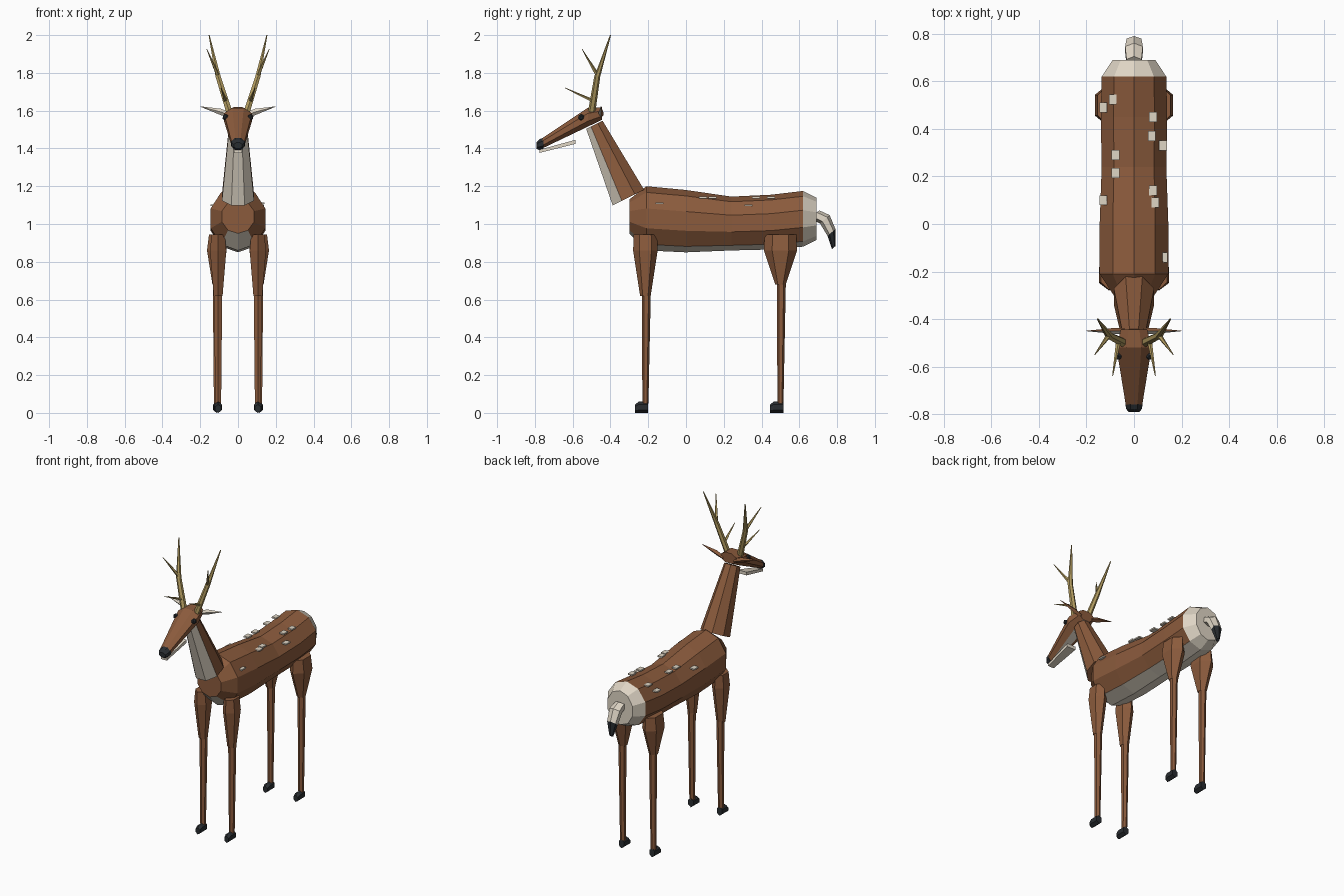
import bpy
import bmesh
from math import sin, cos, pi
from mathutils import Vector

if "Cube" in bpy.data.objects:
    bpy.data.objects.remove(bpy.data.objects["Cube"])


def material(name, rgb):
    m = bpy.data.materials.new(name)
    m.use_nodes = True
    m.diffuse_color = (*rgb, 1)
    m.node_tree.nodes["Principled BSDF"].inputs["Base Color"].default_value = (*rgb, 1)
    return m


BROWN = material("brown fur", (0.26, 0.105, 0.046))
CREAM = material("cream fur", (0.74, 0.67, 0.56))
DARK = material("charcoal", (0.022, 0.026, 0.03))
GOLD = material("antler tan", (0.46, 0.34, 0.12))

X, Y, Z = Vector((1, 0, 0)), Vector((0, 1, 0)), Vector((0, 0, 1))


def finish(name, bm, mats):
    bmesh.ops.recalc_face_normals(bm, faces=bm.faces[:])
    me = bpy.data.meshes.new(name)
    bm.to_mesh(me)
    bm.free()
    for m in mats:
        me.materials.append(m)
    ob = bpy.data.objects.new(name, me)
    bpy.context.collection.objects.link(ob)
    return ob


def loft(name, rings, mats, n=8, u=X, v=Z, phase=0.0, rule=None):
    """Skin rings of (x, y, z, radius along u, radius along v); vertex 0 points along v.
    rule(side, segment) gives the material index; caps use side -1."""
    bm = bmesh.new()
    rule = rule or (lambda side, seg: 0)
    loops = []
    for x, y, z, ru, rv in rings:
        c = Vector((x, y, z))
        angles = [2 * pi * (i + phase) / n for i in range(n)]
        loops.append([bm.verts.new(c + u * ru * sin(a) + v * rv * cos(a)) for a in angles])
    last = len(loops) - 2
    for seg, (a, b) in enumerate(zip(loops, loops[1:])):
        for i in range(n):
            k = (i + 1) % n
            f = bm.faces.new((a[i], a[k], b[k], b[i]))
            f.material_index = rule(i, seg)
    for loop, seg in ((loops[0], 0), (loops[-1], last)):
        bm.faces.new(loop).material_index = rule(-1, seg)
    return finish(name, bm, mats)


# Torso: ten sides, cream belly and rump
torso = []
for y, top, bottom, width in [(-.30, 1.13, .95, .09), (-.21, 1.20, .86, .152), (0, 1.18, .85, .152),
                              (.24, 1.145, .86, .143), (.45, 1.155, .865, .147),
                              (.62, 1.175, .88, .143), (.69, 1.14, .915, .095)]:
    torso.append((0, y, (top + bottom) / 2, width, (top - bottom) / 2))
loft("torso", torso, [BROWN, CREAM], n=10,
     rule=lambda i, s: int(s == 5 or i in (4, 5)))

# Neck: cream throat on the three front sides
loft("neck", [(0, -.305, 1.14, .092, .1), (0, -.485, 1.525, .05, .052)], [BROWN, CREAM],
     v=Vector((0, .9, .45)), phase=.5, rule=lambda i, s: int(i in (2, 3, 4)))

# Head, nose and lower jaw
loft("head", [(0, -.445, 1.585, .06, .036), (0, -.52, 1.565, .08, .054), (0, -.765, 1.425, .037, .029)],
     [BROWN, CREAM], phase=.5, rule=lambda i, s: int(i == 3))
loft("nose", [(0, -.755, 1.427, .04, .033), (0, -.778, 1.42, .036, .03), (0, -.792, 1.415, .024, .017)],
     [DARK], phase=.5)
loft("lower_jaw", [(0, -.775, 1.385, .03, .012), (0, -.585, 1.435, .045, .015)],
     [CREAM], n=4, phase=.5)

# Tail with dark tip
loft("tail", [(0, .68, 1.05, .036, .034), (0, .735, 1.025, .043, .034),
              (0, .77, .955, .036, .028), (0, .782, .875, .012, .012)],
     [CREAM, DARK], n=6, v=Vector((0, .75, .65)), rule=lambda i, s: int(s == 2))


def leg(label, x, y, knee, width, depth):
    loft(label + "_thigh", [(x, y, .945, width * .8, depth * .95), (x, y, .86, width, depth),
                            (x, y, knee, .027, .028)], [BROWN], n=6, v=Y)
    loft(label + "_shin", [(x, y + .005, knee + .03, .025, .024), (x, y, .05, .018, .016)],
         [BROWN], n=6, v=Y)
    loft(label + "_hoof", [(x, y - .055, .022, .018, .022), (x, y - .035, .03, .023, .03),
                           (x, y + .015, .03, .022, .03)], [DARK], n=6)


for side, s in (("left", 1), ("right", -1)):
    leg(side + "_front_leg", s * .105, -.215, .62, .05, .065)
    leg(side + "_back_leg", s * .112, .5, .68, .06, .088)

    # Eye
    bm = bmesh.new()
    bmesh.ops.create_icosphere(bm, subdivisions=1, radius=.018)
    bmesh.ops.translate(bm, verts=bm.verts[:], vec=(s * .066, -.555, 1.565))
    finish(side + "_eye", bm, [DARK])

    # Ear: brown behind, cream in front
    loft(side + "_ear", [(s * .04, -.45, 1.575, .012, .014), (s * .09, -.45, 1.593, .012, .017),
                         (s * .2, -.45, 1.622, .001, .001)], [BROWN, CREAM], n=4, u=Y,
         rule=lambda i, s: int(i in (2, 3)))

    # Antler: main beam and two forward tines
    loft(side + "_antler_beam", [(s * .045, -.5, 1.59, .02, .02), (s * .105, -.47, 1.78, .016, .016),
                                 (s * .153, -.4, 2.0, .003, .003)], [GOLD], n=6, v=Y)
    loft(side + "_antler_brow_tine", [(s * .065, -.49, 1.65, .011, .011),
                                      (s * .09, -.64, 1.72, .002, .002)], [GOLD], n=5)
    loft(side + "_antler_upper_tine", [(s * .105, -.468, 1.785, .012, .012),
                                       (s * .165, -.55, 1.925, .002, .002)],
         [GOLD], n=5, v=Vector((0, .85, .5)))

# Pale spots: small flat plates on the back
spots = [(-.13, .49, 1.1), (-.09, .525, 1.14), (.08, .45, 1.14), (.075, .37, 1.14), (.122, .33, 1.1),
         (-.078, .29, 1.135), (-.078, .215, 1.135), (.08, .14, 1.14), (-.13, .1, 1.1),
         (.09, .09, 1.14), (.125, -.14, 1.11)]
for k, p in enumerate(spots):
    bm = bmesh.new()
    bmesh.ops.create_cube(bm, size=1)
    bmesh.ops.scale(bm, verts=bm.verts[:], vec=(.032, .042, .009))
    bmesh.ops.translate(bm, verts=bm.verts[:], vec=p)
    finish(f"back_spot_{k + 1}", bm, [CREAM])
